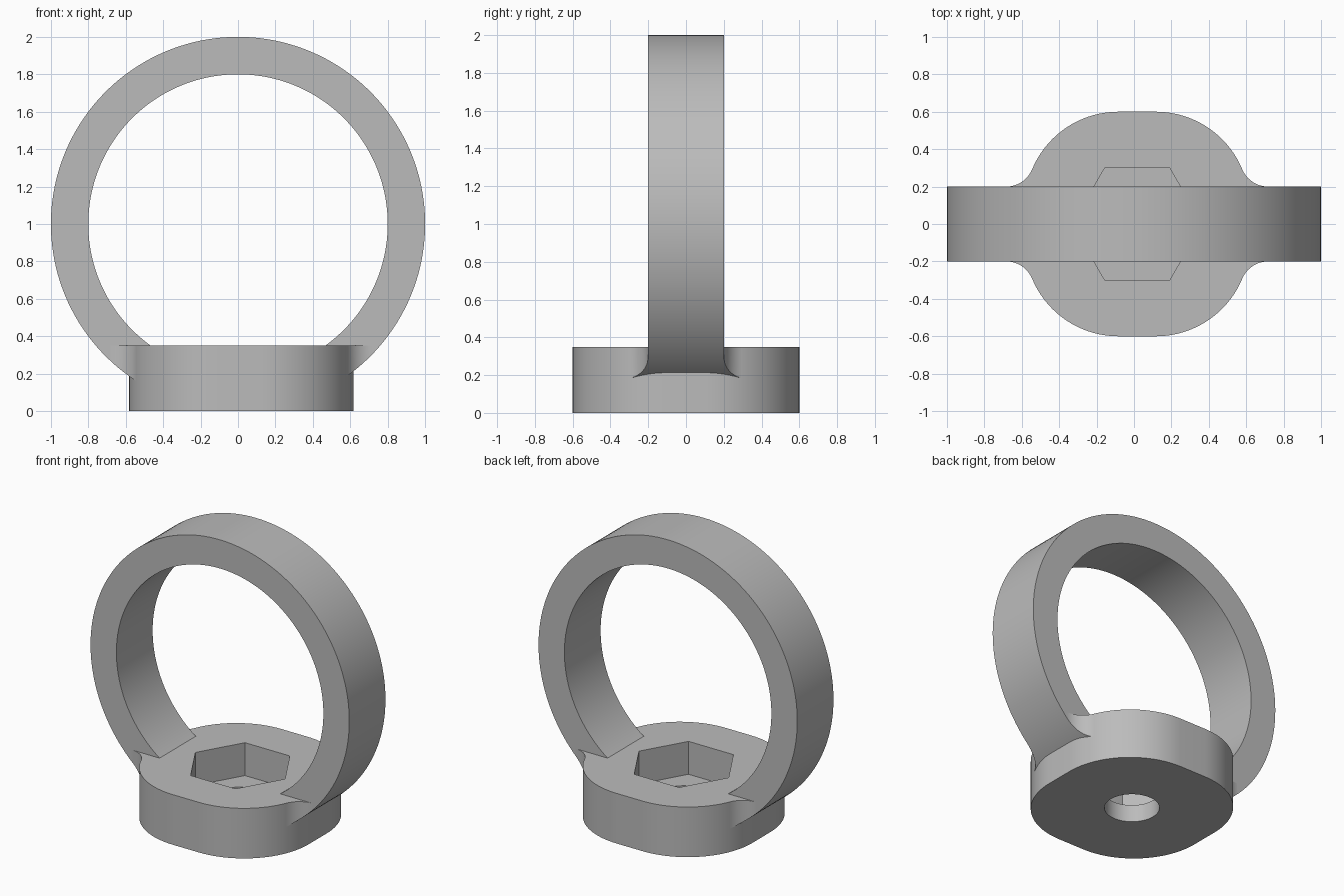
import bpy, bmesh
from math import sin, cos, pi, sqrt, radians, atan2

cube = bpy.data.objects.get("Cube")
if cube:
    bpy.data.objects.remove(cube, do_unlink=True)

grey = bpy.data.materials.new("plain_grey")
grey.use_nodes = True
COLOUR = (0.5, 0.5, 0.5, 1)
grey.diffuse_color = COLOUR
grey.node_tree.nodes["Principled BSDF"].inputs["Base Color"].default_value = COLOUR

CX = 0.017             # base centre in x
TOP = 0.35             # base height
HALF, CORNER = 0.6, 0.5
BAND = 0.2             # half width of the ring
FILLET = 0.15


def finish(name, bm):
    bmesh.ops.recalc_face_normals(bm, faces=bm.faces)
    mesh = bpy.data.meshes.new(name)
    bm.to_mesh(mesh)
    bm.free()
    mesh.materials.append(grey)
    obj = bpy.data.objects.new(name, mesh)
    bpy.context.collection.objects.link(obj)
    return obj


def prism(name, outline, z0, z1):
    bm = bmesh.new()
    low = [bm.verts.new((x, y, z0)) for x, y in outline]
    high = [bm.verts.new((x, y, z1)) for x, y in outline]
    bm.faces.new(low)
    bm.faces.new(high)
    for i in range(len(low)):
        j = (i + 1) % len(low)
        bm.faces.new((low[i], low[j], high[j], high[i]))
    return finish(name, bm)


def polygon(radius, sides):
    return [(CX + radius * cos(2 * pi * i / sides), radius * sin(2 * pi * i / sides))
            for i in range(sides)]


def smooth(obj):
    bpy.ops.object.select_all(action='DESELECT')
    obj.select_set(True)
    bpy.context.view_layer.objects.active = obj
    bpy.ops.object.shade_smooth_by_angle(angle=radians(30))


def loft(name, sections, closed_ends=True):
    """Skin a row of four-cornered sections."""
    bm = bmesh.new()
    rows = [[bm.verts.new(p) for p in s] for s in sections]
    for a, b in zip(rows, rows[1:]):
        for i in range(4):
            j = (i + 1) % 4
            bm.faces.new((a[i], a[j], b[j], b[i]))
    bm.faces.new(rows[0])
    bm.faces.new(rows[-1])
    bmesh.ops.remove_doubles(bm, verts=bm.verts, dist=0.0001)
    obj = finish(name, bm)
    smooth(obj)
    return obj


# Base: square with large rounded corners
flat = HALF - CORNER
outline = []
for q in range(4):
    mid = pi / 4 + q * pi / 2
    sx, sy = (1 if cos(mid) > 0 else -1), (1 if sin(mid) > 0 else -1)
    for i in range(25):
        a = q * pi / 2 + i * pi / 48
        outline.append((CX + sx * flat + CORNER * cos(a), sy * flat + CORNER * sin(a)))
base = prism("base", outline, 0, TOP)

# Hexagonal socket and through hole
for cutter in (prism("socket_cutter", polygon(0.3 / cos(pi / 6), 6), 0.12, TOP + 0.1),
               prism("hole_cutter", polygon(0.174, 64), -0.1, 0.2)):
    cutter.hide_render = True
    bpy.context.view_layer.objects.active = base
    mod = base.modifiers.new("cut", 'BOOLEAN')
    mod.operation = 'DIFFERENCE'
    mod.solver = 'EXACT'
    mod.object = cutter
    bpy.ops.object.modifier_apply(modifier=mod.name)
    bpy.data.objects.remove(cutter, do_unlink=True)
smooth(base)

# Ring: open arc with its ends buried in the base beside the socket
START, STEPS = radians(33), 128
sections = []
for i in range(STEPS + 1):
    a = START + (2 * pi - 2 * START) * i / STEPS
    sections.append([(r * sin(a), y, 1 - r * cos(a))
                     for r, y in ((0.8, -BAND), (0.8, BAND), (1, BAND), (1, -BAND))])
loft("ring", sections)

# Concave fillets between base and ring, trimmed below by the ring's outer curve
fx = flat + sqrt((CORNER + FILLET) ** 2 - (BAND + FILLET - flat) ** 2)
fy = BAND + FILLET
a0, a1 = atan2(flat - fy, flat - fx), -pi / 2
a0 = a0 if a0 < 0 else a0 - 2 * pi
for side, sx in (("left", 1), ("right", -1)):
    for end, sy in (("back", 1), ("front", -1)):
        sections = []
        for i in range(17):
            a = a0 + (a1 - a0) * i / 16
            x = CX + sx * (fx + FILLET * cos(a))
            y = fy + FILLET * sin(a)
            z = 1 - sqrt(1 - x * x)
            inner = BAND - 0.002
            sections.append([(x, sy * inner, z), (x, sy * y, z),
                             (x, sy * y, TOP), (x, sy * inner, TOP)])
        loft(f"{end}_{side}_fillet", sections)
